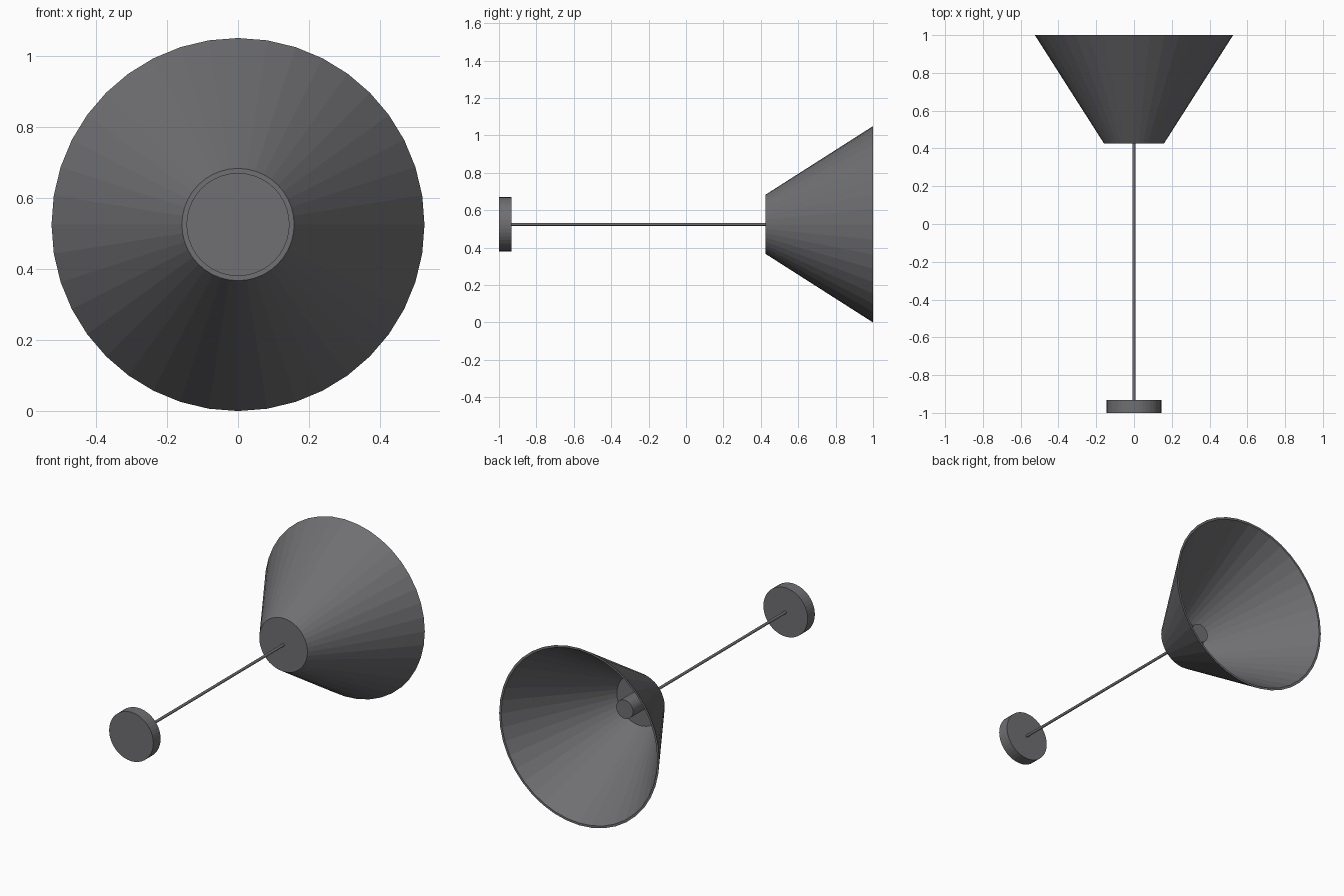
import bpy
import bmesh
from math import cos, sin, tau

AXIS_Z = 0.525
SEGMENTS = 40

cube = bpy.data.objects.get("Cube")
if cube:
    bpy.data.objects.remove(cube, do_unlink=True)

grey = bpy.data.materials.new("dark grey metal")
grey.use_nodes = True
colour = (0.16, 0.16, 0.17, 1)
grey.diffuse_color = colour
grey.node_tree.nodes["Principled BSDF"].inputs["Base Color"].default_value = colour


def lathe(name, profile, segments=SEGMENTS):
    """Spin (radius, y) points about the lamp's lengthwise axis; radius 0 closes an end."""
    bm = bmesh.new()
    rings = []
    for r, y in profile:
        n = segments if r else 1
        rings.append([bm.verts.new((r * sin(tau * i / n), y, AXIS_Z + r * cos(tau * i / n)))
                      for i in range(n)])
    for a, b in zip(rings, rings[1:]):
        for i in range(segments):
            j = (i + 1) % segments
            corners = [a[i % len(a)], a[j % len(a)], b[j % len(b)], b[i % len(b)]]
            bm.faces.new(list(dict.fromkeys(corners)))
    # Merge the flat end fans into single discs
    for ring in rings:
        if len(ring) == 1:
            bmesh.ops.dissolve_verts(bm, verts=ring)
    bmesh.ops.recalc_face_normals(bm, faces=bm.faces)
    mesh = bpy.data.meshes.new(name)
    bm.to_mesh(mesh)
    bm.free()
    mesh.materials.append(grey)
    obj = bpy.data.objects.new(name, mesh)
    bpy.context.collection.objects.link(obj)
    return obj


def cylinder(name, radius, start, end, segments=SEGMENTS):
    return lathe(name, [(0, start), (radius, start), (radius, end), (0, end)], segments)


# Ceiling mount and hanging rod
cylinder("ceiling_mount", 0.145, -1.0, -0.932)
cylinder("hanging_rod", 0.008, -0.935, 0.43, 16)

# Hollow conical shade with a thin wall and closed narrow end
lathe("shade", [(0, 0.425), (0.158, 0.425), (0.525, 1.0),
                (0.512, 1.0), (0.150, 0.433), (0, 0.433)])

# Bulb socket inside the shade
cylinder("bulb_socket", 0.055, 0.43, 0.575)
